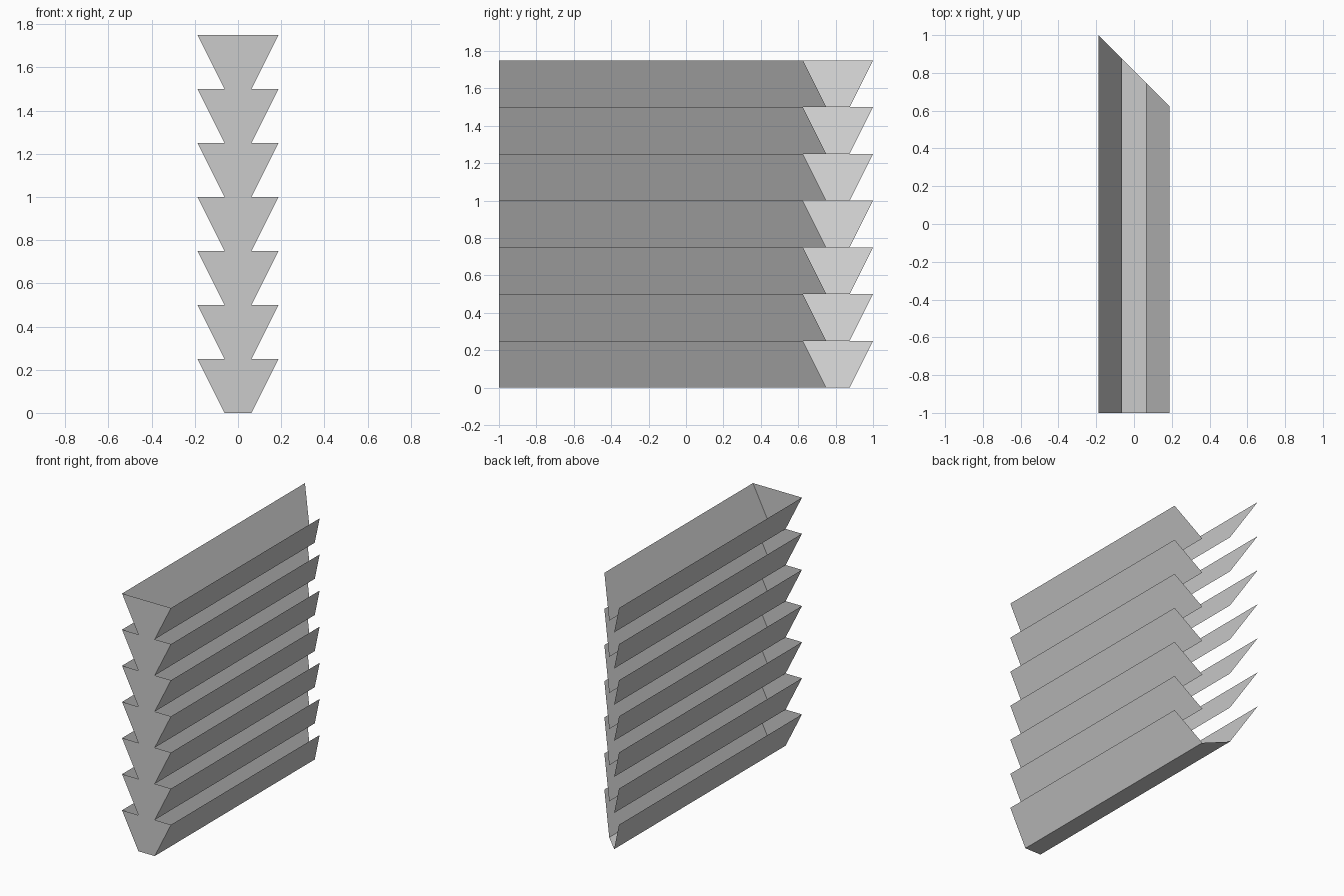
import bpy

if "Cube" in bpy.data.objects:
    bpy.data.objects.remove(bpy.data.objects["Cube"])

TIERS = 7
STEP = 0.25           # tier height
LOW, HIGH = 0.0625, 0.1875   # half widths at the bottom and top of a tier
FRONT = -1.0


def back(x):
    """Mitred rear edge, cut at 45 degrees."""
    return 0.8125 - x


def sheet(name, verts, faces):
    mesh = bpy.data.meshes.new(name)
    mesh.from_pydata(verts, [], faces)
    obj = bpy.data.objects.new(name, mesh)
    bpy.context.collection.objects.link(obj)
    return obj


# Flared trough tiers: closed front, two sloping sides, open top and open mitred back
for i in range(TIERS):
    z = i * STEP
    profile = [(-LOW, z), (LOW, z), (HIGH, z + STEP), (-HIGH, z + STEP)]
    verts = [(x, FRONT, h) for x, h in profile] + [(x, back(x), h) for x, h in profile]
    faces = [(0, 1, 2, 3),    # front wall
             (1, 5, 6, 2),    # right side
             (0, 3, 7, 4)]    # left side
    if i == 0:
        faces.append((0, 4, 5, 1))   # floor, lowest tier only
    sheet(f"trough_tier_{i + 1}", verts, faces)
